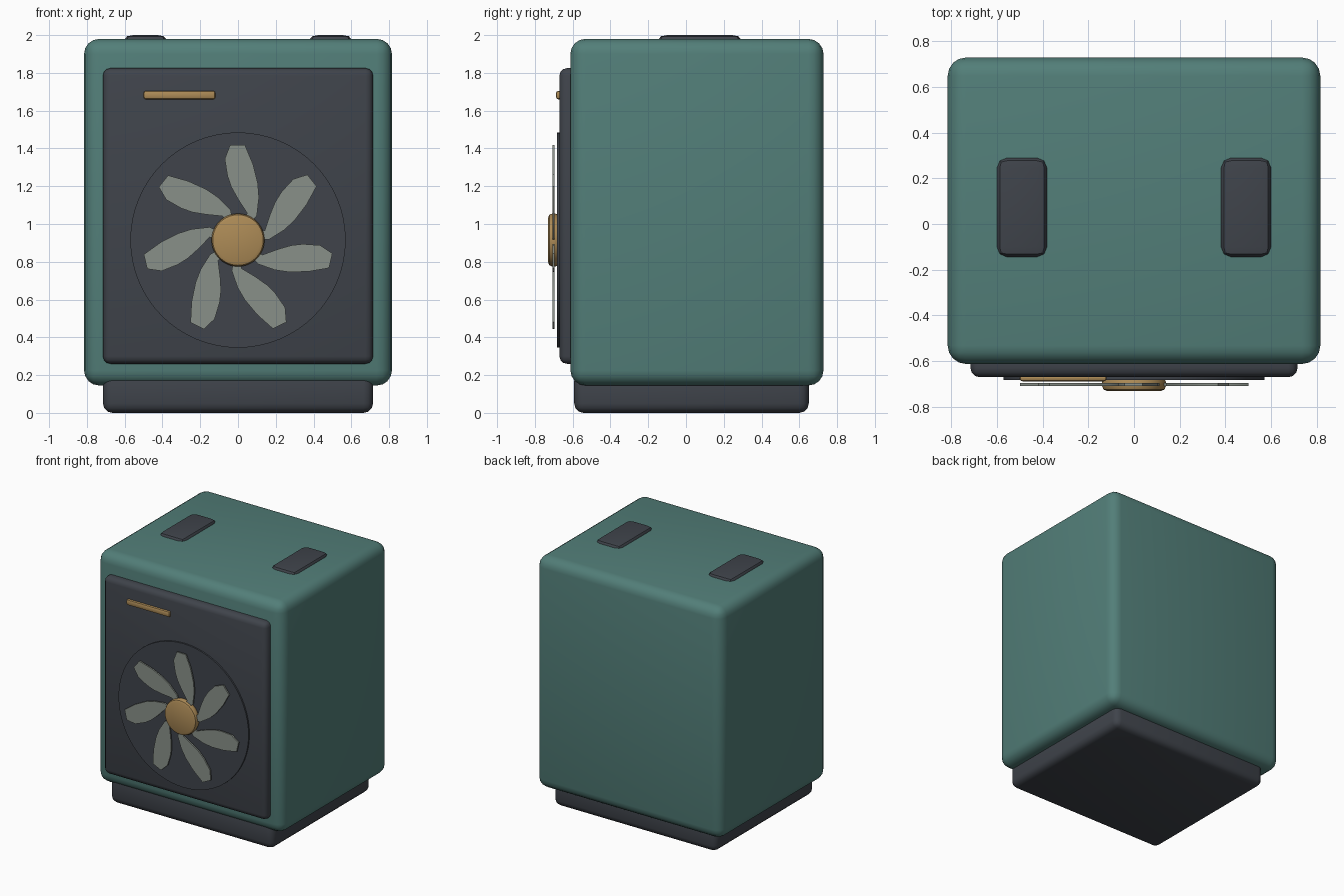
import bpy, bmesh, math
from mathutils import Matrix, Vector

if "Cube" in bpy.data.objects:
    bpy.data.objects.remove(bpy.data.objects["Cube"], do_unlink=True)


def material(name, colour):
    m = bpy.data.materials.new(name)
    m.use_nodes = True
    m.diffuse_color = (*colour, 1)
    m.node_tree.nodes["Principled BSDF"].inputs["Base Color"].default_value = (*colour, 1)
    return m


teal = material("teal", (0.085, 0.21, 0.19))
charcoal = material("charcoal", (0.05, 0.057, 0.07))
brass = material("brass", (0.42, 0.26, 0.095))
pale = material("pale grey", (0.25, 0.28, 0.25))


def finish(name, bm, mat, bevel=0, segments=3):
    """Turn a bmesh into a bevelled, smooth-shaded object."""
    bmesh.ops.recalc_face_normals(bm, faces=bm.faces)
    if bevel:
        sharp = [e for e in bm.edges if e.calc_face_angle(0) > math.radians(40)]
        bmesh.ops.bevel(bm, geom=sharp, offset=bevel, segments=segments,
                        profile=0.5, affect="EDGES", clamp_overlap=True)
    mesh = bpy.data.meshes.new(name)
    bm.to_mesh(mesh)
    bm.free()
    mesh.materials.append(mat)
    obj = bpy.data.objects.new(name, mesh)
    bpy.context.collection.objects.link(obj)
    bpy.ops.object.select_all(action="DESELECT")
    obj.select_set(True)
    bpy.context.view_layer.objects.active = obj
    bpy.ops.object.shade_smooth_by_angle(angle=math.radians(35))
    return obj


def box(name, low, high, mat, bevel, segments=3):
    low, high = Vector(low), Vector(high)
    bm = bmesh.new()
    bmesh.ops.create_cube(bm, size=1, matrix=Matrix.Translation((low + high) / 2)
                          @ Matrix.Diagonal((*(high - low), 1)))
    return finish(name, bm, mat, bevel, segments)


def disc(name, radius, back, front, mat, bevel=0, sides=64):
    """Round part on the fan axis, facing the front."""
    bm = bmesh.new()
    bmesh.ops.create_cone(bm, cap_ends=True, segments=sides, radius1=radius,
                          radius2=radius, depth=back - front,
                          matrix=Matrix.Translation((0, (front + back) / 2, FAN_Z))
                          @ Matrix.Rotation(math.pi / 2, 4, "X"))
    return finish(name, bm, mat, bevel, 2)


FAN_Z = 0.915

# Cabinet, plinth and front panel
box("cabinet", (-0.815, -0.612, 0.145), (0.815, 0.728, 1.98), teal, 0.08, 4)
box("plinth", (-0.715, -0.592, 0), (0.715, 0.65, 0.22), charcoal, 0.05)
box("front_panel", (-0.715, -0.67, 0.26), (0.715, -0.55, 1.825), charcoal, 0.04)
box("indicator_bar", (-0.5, -0.688, 1.66), (-0.12, -0.66, 1.705), brass, 0.012, 2)

# Low pads on the lid, flattened after bevelling
for side, name in ((-1, "right_top_pad"), (1, "left_top_pad")):
    pad = box(name, (-0.11, -0.2175, -0.05), (0.11, 0.2175, 0.05), charcoal, 0.045, 2)
    pad.data.transform(Matrix.Translation((side * 0.49, 0.0725, 1.977))
                       @ Matrix.Diagonal((1, 1, 0.46, 1)))

# Fan backing and hub
disc("fan_backing", 0.57, -0.66, -0.682, charcoal)
disc("fan_hub", 0.14, -0.67, -0.73, brass, 0.022)

# Curved blades repeated around the hub
outline = [(-0.042, 0.503), (0.037, 0.503), (0.08, 0.40), (0.105, 0.30),
           (0.111, 0.225), (0.1, 0.13), (0.06, 0.08), (0.03, 0.09),
           (0.048, 0.143), (0.0, 0.217), (-0.035, 0.28), (-0.056, 0.34),
           (-0.07, 0.43)]
BLADES = 7
for i in range(BLADES):
    bm = bmesh.new()
    face = bm.faces.new([bm.verts.new((x, -0.708, z)) for x, z in outline])
    extruded = bmesh.ops.extrude_face_region(bm, geom=[face])["geom"]
    bmesh.ops.translate(bm, vec=(0, 0.012, 0),
                        verts=[v for v in extruded if isinstance(v, bmesh.types.BMVert)])
    bm.transform(Matrix.Translation((0, 0, FAN_Z))
                 @ Matrix.Rotation(i * math.tau / BLADES, 4, "Y"))
    finish(f"fan_blade_{i + 1}", bm, pale)
